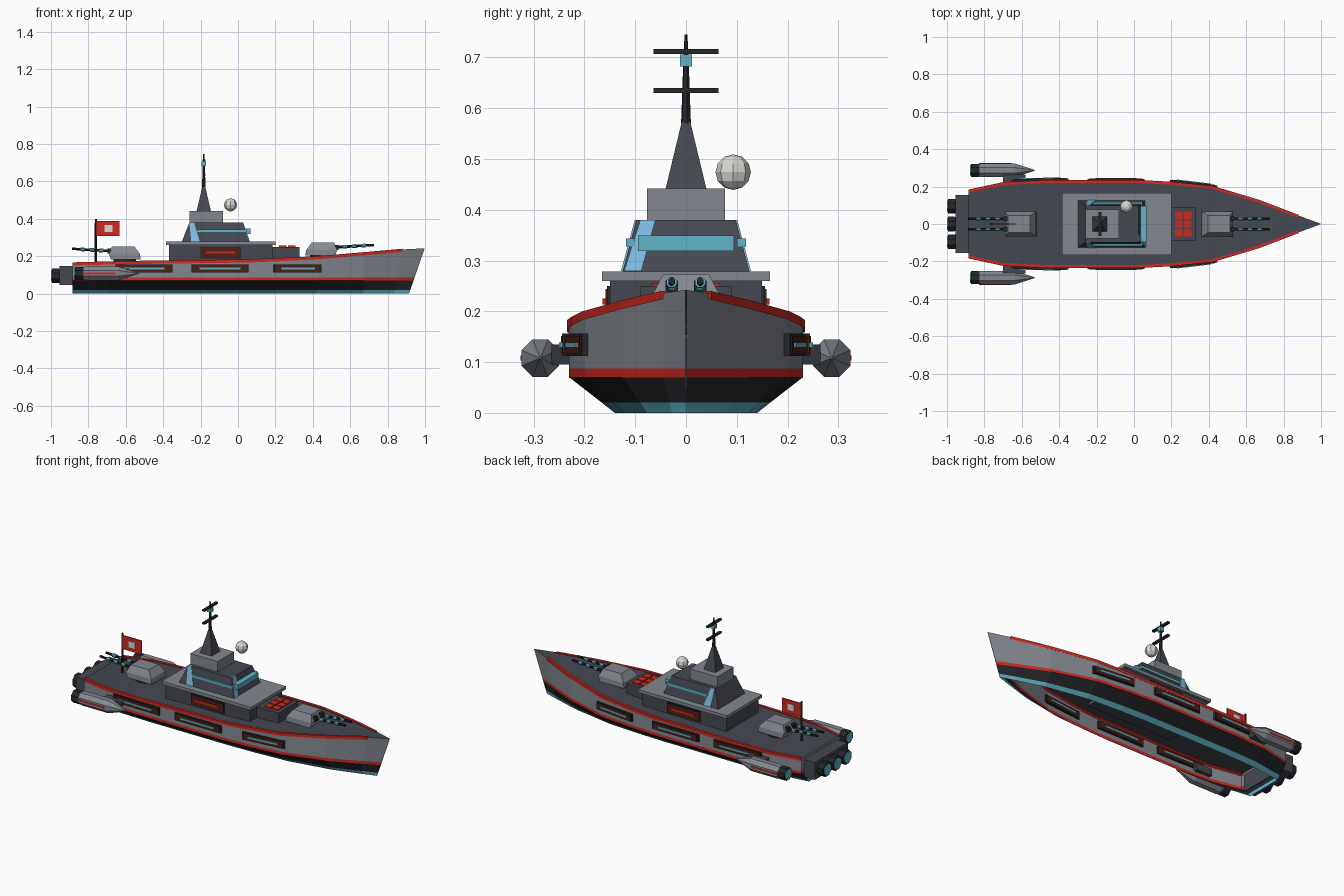
import bpy, bmesh, math
from mathutils import Vector

if "Cube" in bpy.data.objects:
    bpy.data.objects.remove(bpy.data.objects["Cube"])


def material(name, r, g, b):
    m = bpy.data.materials.new(name)
    m.diffuse_color = (r, g, b, 1)
    m.use_nodes = True
    m.node_tree.nodes["Principled BSDF"].inputs["Base Color"].default_value = m.diffuse_color
    return m


GREY = material("hull grey", .23, .25, .28)
SLATE = material("deck slate", .06, .066, .083)
BLACK = material("near black", .018, .020, .023)
RED = material("signal red", .62, .022, .015)
TEAL = material("teal glow", .12, .46, .57)
BROWN = material("rust brown", .085, .014, .006)
WHITE = material("off white", .68, .68, .65)
BLUE = material("light blue", .2, .49, .75)


def mesh(name, verts, faces, mats, indices=None, recalc=True):
    me = bpy.data.meshes.new(name)
    me.from_pydata([tuple(v) for v in verts], [], faces)
    for m in mats:
        me.materials.append(m)
    if indices:
        for p, i in zip(me.polygons, indices):
            p.material_index = i
    if recalc:
        bm = bmesh.new()
        bm.from_mesh(me)
        bmesh.ops.recalc_face_normals(bm, faces=bm.faces[:])
        bm.to_mesh(me)
        bm.free()
    ob = bpy.data.objects.new(name, me)
    bpy.context.scene.collection.objects.link(ob)
    return ob


def frustum(name, b, t, z0, z1, mat):
    """Block from base rectangle b to top rectangle t, each (x0, x1, y0, y1)."""
    vs = []
    for (x0, x1, y0, y1), z in ((b, z0), (t, z1)):
        vs += [(x0, y0, z), (x1, y0, z), (x1, y1, z), (x0, y1, z)]
    fs = [(3, 2, 1, 0), (4, 5, 6, 7)] + [(i, (i + 1) % 4, (i + 1) % 4 + 4, i + 4) for i in range(4)]
    return mesh(name, vs, fs, [mat])


def box(name, x0, x1, y0, y1, z0, z1, mat):
    return frustum(name, (x0, x1, y0, y1), (x0, x1, y0, y1), z0, z1, mat)


def lathe(name, base, axis, profile, mat, n=8):
    """Faceted solid of revolution: profile is (distance along axis, radius)."""
    a = Vector(axis).normalized()
    u = a.orthogonal().normalized()
    w = a.cross(u)
    vs, fs = [], []
    for d, r in profile:
        for i in range(n):
            t = 2 * math.pi * (i + .5) / n
            vs.append(Vector(base) + a * d + (u * math.cos(t) + w * math.sin(t)) * r)
    for k in range(len(profile) - 1):
        for i in range(n):
            j = (i + 1) % n
            fs.append((k * n + i, k * n + j, k * n + n + j, k * n + n + i))
    fs.append(tuple(range(n))[::-1])
    fs.append(tuple(range(len(vs) - n, len(vs))))
    return mesh(name, vs, fs, [mat])


# Hull stations: x, half width, deck height
STATIONS = [(-.885, .18, .163), (-.7, .22, .168), (-.5, .23, .172), (.05, .23, .179),
            (.2, .222, .185), (.42, .2, .196), (.67, .125, .217), (.88, .045, .236), (.998, .001, .242)]


def hull_at(x):
    for a, b in zip(STATIONS, STATIONS[1:]):
        if x <= b[0]:
            f = (x - a[0]) / (b[0] - a[0])
            return a[1] + f * (b[1] - a[1]), a[2] + f * (b[2] - a[2])
    return STATIONS[-1][1:]


# Hull shell, open underneath, coloured in bands by height
verts, faces, idx = [], [], []
for k, (x, w, d) in enumerate(STATIONS):
    rake = {8: .345, 7: .2}.get(k, 0)
    for s in (-1, 1):
        for z, f in ((0, .61), (.02, .72), (.07, 1), (.087, 1), (d, 1)):
            verts.append((x - rake * (d - z), s * w * f, z))
for k in range(len(STATIONS) - 1):
    a, b = k * 10, k * 10 + 10
    for i in range(4):
        faces += [(a + i, b + i, b + i + 1, a + i + 1), (a + 6 + i, b + 6 + i, b + 5 + i, a + 5 + i)]
        idx += [(3, 2, 1, 0)[i]] * 2
    faces.append((a + 4, b + 4, b + 9, a + 9))
    idx.append(4)
for i in range(4):
    faces.append((i, i + 1, i + 6, i + 5))
    idx.append((3, 2, 1, 0)[i])
mesh("hull", verts, faces, [GREY, RED, BLACK, TEAL, SLATE], idx, recalc=False)

# Red trim along the deck edge
for s in (-1, 1):
    verts, faces = [], []
    for x, w, d in STATIONS[:-1]:
        for off, dz in ((.004, -.013), (.004, .004), (-.012, .004), (-.012, -.004)):
            verts.append((x, s * (w + off), d + dz))
    n = len(STATIONS) - 1
    for k in range(n - 1):
        for i in range(4):
            j = (i + 1) % 4
            faces.append((k * 4 + i, k * 4 + j, k * 4 + 4 + j, k * 4 + 4 + i))
    faces += [(0, 1, 2, 3), tuple(4 * n - 4 + i for i in range(4))]
    mesh("deck_edge_trim", verts, faces, [RED])

# Hull side panels, turned to follow the hull
for s in (-1, 1):
    for x, length in ((-.503, .305), (-.097, .305), (.318, .255)):
        wa, wb = hull_at(x - length / 2)[0], hull_at(x + length / 2)[0]
        mid = max((wa + wb) / 2, hull_at(x)[0])
        ang = math.atan2(wb - wa, length)
        for nm, l, h, dep, m in (("side_panel_frame", length, .022, .010, BLACK),
                                 ("side_panel_plate", length - .02, .017, .013, BROWN),
                                 ("side_panel_light", length * .72, .005, .017, TEAL)):
            ob = box(nm, -l / 2, l / 2, -dep, dep, -h, h, m)
            ob.location = (x, s * mid, .134)
            ob.rotation_euler[2] = s * ang

# Stern block and main thrusters
box("stern_block", -.955, -.88, -.155, .155, .045, .148, SLATE)
for y in (-.095, 0, .095):
    lathe("main_thruster", (-.94, y, .095), (-1, 0, 0), [(0, .036), (.02, .042), (.055, .042)], BLACK)
    lathe("main_thruster_glow", (-.99, y, .095), (-1, 0, 0), [(0, .034), (.009, .034)], TEAL)

# Side engine pods
for s in (-1, 1):
    y = s * .287
    lathe("pod_body", (-.84, y, .108), (1, 0, 0), [(0, .034), (.03, .04), (.2, .04), (.31, .002)], GREY)
    lathe("pod_nozzle", (-.872, y, .108), (1, 0, 0), [(0, .038), (.045, .038)], BLACK)
    lathe("pod_glow", (-.876, y, .108), (1, 0, 0), [(0, .03), (.006, .03)], TEAL)
    box("pod_stripe", -.83, -.655, y + s * .034 - .005, y + s * .034 + .005, .103, .113, RED)
    frustum("pod_pylon", (-.7, -.6, min(s * .2, s * .265), max(s * .2, s * .265)),
            (-.7, -.58, min(s * .2, s * .265), max(s * .2, s * .265)), .095, .135, SLATE)

# Lower superstructure with side panels and platform
box("superstructure", -.37, .185, -.15, .15, .165, .26, SLATE)
box("platform", -.385, .2, -.165, .165, .26, .278, GREY)
for s in (-1, 1):
    for nm, x0, x1, z0, z1, dep, m in (("block_panel_frame", -.2, .015, .187, .25, .006, BLACK),
                                       ("block_panel", -.193, .008, .193, .244, .009, BROWN),
                                       ("block_panel_light", -.17, -.015, .213, .225, .014, RED)):
        box(nm, x0, x1, s * .15 - dep, s * .15 + dep, z0, z1, m)

# Bridge with windows and upper block
frustum("bridge", (-.3, .06, -.125, .125), (-.26, .025, -.098, .098), .278, .38, SLATE)
box("bridge_front_window", .03, .067, -.095, .095, .319, .349, TEAL)
for s in (-1, 1):
    box("bridge_side_window", -.22, .046, s * .109 - .009, s * .109 + .009, .328, .343, TEAL)
    frustum("bridge_side_strip", (-.25, -.205, s * .122 - .006, s * .122 + .006),
            (-.26, -.235, s * .095 - .006, s * .095 + .006), .279, .38, BLUE)
frustum("bridge_front_strip", (.054, .063, -.122, -.088), (.019, .028, -.09, -.06), .279, .38, BLUE)
box("upper_block", -.26, -.08, -.077, .077, .38, .442, GREY)

# Mast with crossbars and sensor
M = -.183
frustum("mast_spire", (M - .038, M + .038, -.04, .04), (M - .007, M + .007, -.008, .008), .442, .575, SLATE)
lathe("mast_pole", (M, 0, .57), (0, 0, 1), [(0, .010), (.11, .006), (.175, .003)], BLACK, 6)
for z in (.635, .712):
    box("mast_crossbar", M - .008, M + .008, -.064, .064, z - .005, z + .005, BLACK)
box("mast_sensor", M - .012, M + .012, -.012, .012, .682, .706, TEAL)

# Radar dome
bm = bmesh.new()
bmesh.ops.create_uvsphere(bm, u_segments=8, v_segments=6, radius=.035)
me = bpy.data.meshes.new("radar_dome")
bm.to_mesh(me)
bm.free()
me.materials.append(WHITE)
dome = bpy.data.objects.new("radar_dome", me)
dome.location = (-.04, .093, .474)
bpy.context.scene.collection.objects.link(dome)

# Launcher box with red hatches
box("launcher", .18, .33, -.09, .09, .18, .25, SLATE)
for x in (.24, .287):
    for y in (-.047, 0, .047):
        box("launcher_hatch", x - .02, x + .02, y - .02, y + .02, .249, .256, RED)


# Twin gun turrets, fore and aft
def turret(cx, z, s):
    def span(a, b):
        return min(cx + s * a, cx + s * b), max(cx + s * a, cx + s * b)
    lathe("turret_ring", (cx, 0, z - .03), (0, 0, 1), [(0, .06), (.04, .06)], BLACK, 12)
    frustum("turret_lower", (*span(-.085, .075), -.068, .068), (*span(-.08, .085), -.066, .066), z, z + .03, GREY)
    frustum("turret_upper", (*span(-.08, .085), -.066, .066), (*span(-.05, .068), -.045, .045), z + .03, z + .07, GREY)
    for y in (-.028, .028):
        box("gun_mount", *span(.06, .092), y - .012, y + .012, z + .03, z + .058, BLACK)
        axis = Vector((s, 0, .06))
        start = Vector((cx + s * .07, y, z + .044))
        lathe("gun_barrel", start, axis, [(0, .008), (.212, .007)], BLACK)
        for d in (.045, .095, .145):
            lathe("gun_band", start + axis * d, axis, [(0, .011), (.022, .011)], TEAL)


turret(.445, .203, 1)
turret(-.605, .183, -1)

# Stern flag
lathe("flag_pole", (-.76, 0, .16), (0, 0, 1), [(0, .007), (.24, .006)], BLACK, 6)
box("flag", -.757, -.633, -.004, .004, .308, .388, RED)
box("flag_patch", -.715, -.672, -.006, .006, .33, .367, WHITE)
